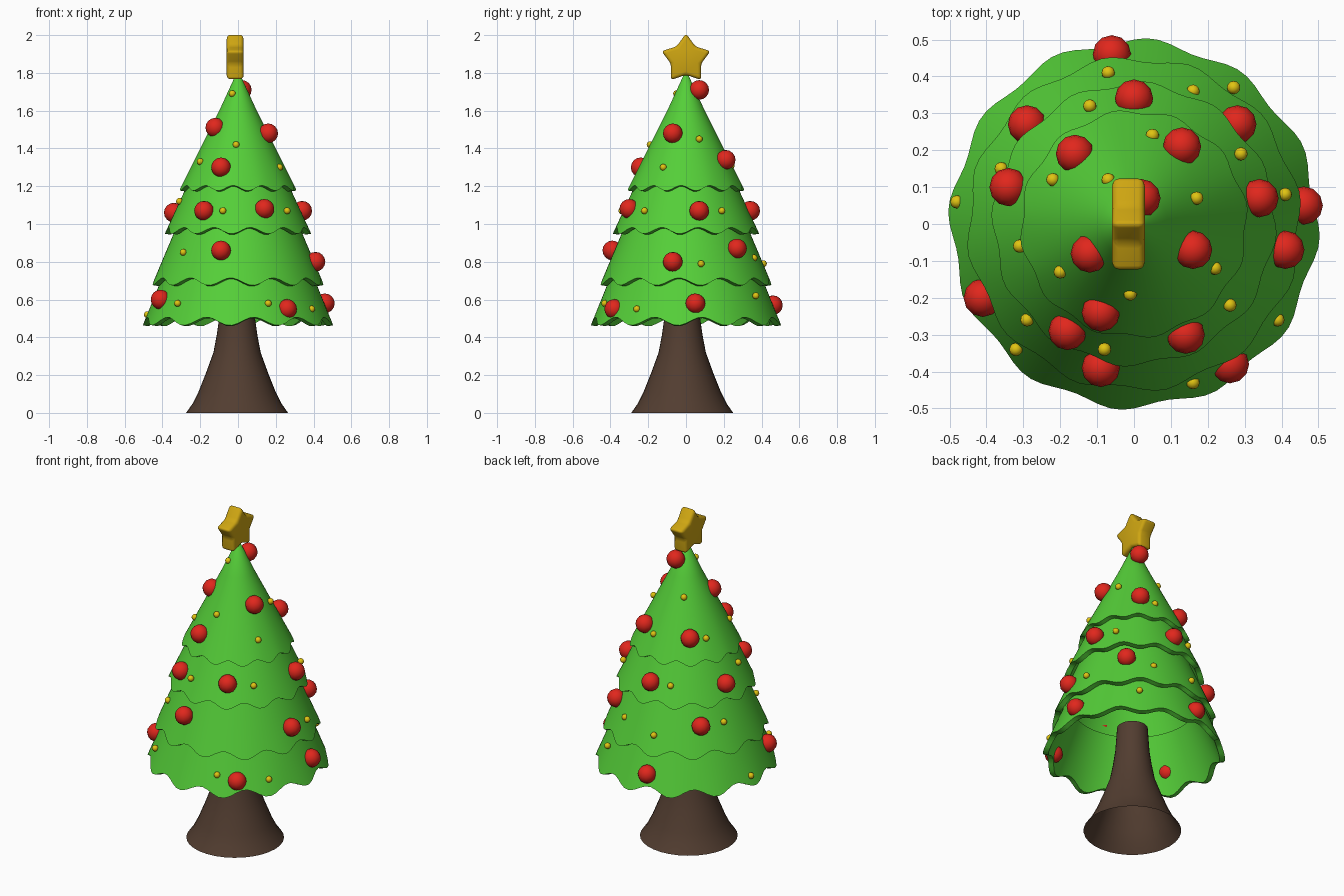
import bpy, bmesh, math
from mathutils import Vector

if "Cube" in bpy.data.objects:
    bpy.data.objects.remove(bpy.data.objects["Cube"])


def material(name, rgb):
    m = bpy.data.materials.new(name)
    m.diffuse_color = (*rgb, 1)
    m.use_nodes = True
    m.node_tree.nodes["Principled BSDF"].inputs["Base Color"].default_value = m.diffuse_color
    return m


GREEN = material("leaf_green", (0.09, 0.62, 0.04))
BROWN = material("bark_brown", (0.085, 0.047, 0.03))
RED = material("bauble_red", (0.75, 0.02, 0.012))
GOLD = material("gold", (0.62, 0.38, 0.006))
YELLOW = material("light_yellow", (0.75, 0.55, 0.006))


def finish(bm, name, mat, angle=40):
    bmesh.ops.recalc_face_normals(bm, faces=bm.faces)
    me = bpy.data.meshes.new(name)
    bm.to_mesh(me)
    bm.free()
    me.materials.append(mat)
    ob = bpy.data.objects.new(name, me)
    bpy.context.collection.objects.link(ob)
    bpy.ops.object.select_all(action='DESELECT')
    ob.select_set(True)
    bpy.context.view_layer.objects.active = ob
    bpy.ops.object.shade_smooth_by_angle(angle=math.radians(angle))
    return ob


def lathe(name, rows, mat, sides, cx=0, cy=0, waves=0, phase=0, angle=40):
    """Revolve rows of (radius, z, wave height); a wave slides the edge along the slope."""
    bm = bmesh.new()
    rings = []
    for r, z, w in rows:
        ring = []
        for i in range(sides):
            a = 2 * math.pi * i / sides
            d = w * math.cos(waves * (a - phase))
            ring.append(bm.verts.new((cx + (r + d * 0.45) * math.cos(a),
                                      cy + (r + d * 0.45) * math.sin(a), z - d)))
        rings.append(ring)
    for lo, hi in zip(rings, rings[1:]):
        for i in range(sides):
            j = (i + 1) % sides
            bm.faces.new((lo[i], lo[j], hi[j], hi[i]))
    bmesh.ops.remove_doubles(bm, verts=bm.verts, dist=0.0005)
    return finish(bm, name, mat, angle)


# Flared trunk, open underneath
lathe("trunk", [(0.27, 0, 0), (0.235, 0.05, 0), (0.205, 0.11, 0), (0.165, 0.21, 0),
                (0.125, 0.32, 0), (0.108, 0.41, 0), (0.095, 0.5, 0), (0.085, 0.65, 0), (0, 0.65, 0)],
      BROWN, 32, -0.005, -0.02)

# Hollow skirts of foliage with scalloped, thick rims: (top r, top z, rim r, rim z, wave)
tiers = [(0.36, 0.82, 0.495, 0.485, 0.022), (0.29, 1.07, 0.448, 0.695, 0.02),
         (0.23, 1.29, 0.38, 0.965, 0.017), (0.0, 1.80, 0.305, 1.19, 0.014)]
for n, (r0, z0, r1, z1, w) in enumerate(tiers):
    t = 0.03

    def at(f, inset=0, drop=0):
        return (max(r0 + (r1 - r0) * f - inset, 0), z0 + (z1 - z0) * f - drop, w * max(0, (f - 0.6) / 0.4))
    outer = [at(f) for f in (0.04, 0.3, 0.6, 0.75, 0.9, 1)]
    inner = [at(f, t, 0.005) for f in (1, 0.9, 0.75, 0.6, 0.3, 0.1)]
    if r0 == 0:
        outer = [(0, 1.80, 0), (0.012, 1.79, 0)] + outer[1:]
        inner += [(0, 1.70, 0)]
    lathe(f"foliage_tier_{n + 1}", outer + inner, GREEN, 96, waves=12,
          phase=math.radians(85 + 15 * (n % 2)))


def balls(name, spots, radius, mat):
    for n, p in enumerate(spots):
        bm = bmesh.new()
        bmesh.ops.create_uvsphere(bm, u_segments=12, v_segments=8, radius=radius)
        bmesh.ops.translate(bm, verts=bm.verts, vec=Vector(p))
        finish(bm, f"{name}_{n + 1}", mat, 60)


# Red baubles, half sunk in the foliage
balls("red_bauble", [
    (-0.06, 0.46, 0.57), (-0.29, 0.27, 0.85), (0.28, 0.27, 0.87), (0, 0.34, 1.07),
    (-0.16, 0.19, 1.32), (0.13, 0.21, 1.34), (0.02, 0.07, 1.71), (-0.34, 0.1, 1.06),
    (0.34, 0.07, 1.07), (0.46, 0.05, 0.58), (0.41, -0.07, 0.8), (0.16, -0.07, 1.48),
    (-0.12, -0.08, 1.51), (-0.09, -0.24, 1.3), (-0.18, -0.29, 1.07), (0.14, -0.3, 1.08),
    (-0.09, -0.39, 0.86), (0.26, -0.38, 0.55), (-0.41, -0.2, 0.6)], 0.052, RED)

# Small yellow lights
balls("yellow_light", [
    (-0.07, 0.41, 0.79), (-0.12, 0.32, 1.07), (0.16, 0.36, 0.82), (0.05, 0.24, 1.31),
    (0.29, 0.19, 1.07), (-0.36, 0.15, 0.85), (-0.22, 0.12, 1.31), (-0.07, 0.12, 1.52),
    (-0.48, 0.06, 0.52), (0.41, 0.08, 0.79), (0.17, 0.07, 1.45), (-0.31, -0.06, 1.12),
    (-0.2, -0.13, 1.33), (0.22, -0.12, 1.3), (-0.01, -0.19, 1.42), (0.26, -0.22, 1.07),
    (0.39, -0.26, 0.55), (-0.29, -0.26, 0.85), (-0.32, -0.34, 0.58), (-0.08, -0.34, 1.07),
    (0.16, -0.43, 0.58), (0.27, 0.37, 0.62), (-0.03, -0.05, 1.69)], 0.018, YELLOW)

# Chunky rounded star on top, facing sideways
bm = bmesh.new()
pts = []
for i in range(10):
    a = math.radians(90 + 36 * i)
    r = 0.137 if i % 2 == 0 else 0.083
    pts.append(bm.verts.new((-0.06, r * math.cos(a), 1.873 + r * math.sin(a))))
face = bm.faces.new(pts)
ext = bmesh.ops.extrude_face_region(bm, geom=[face])
bmesh.ops.translate(bm, vec=(0.09, 0, 0),
                    verts=[v for v in ext["geom"] if isinstance(v, bmesh.types.BMVert)])
bmesh.ops.bevel(bm, geom=bm.edges[:], offset=0.018, segments=3, profile=0.5, affect='EDGES')
finish(bm, "star", GOLD, 50)
